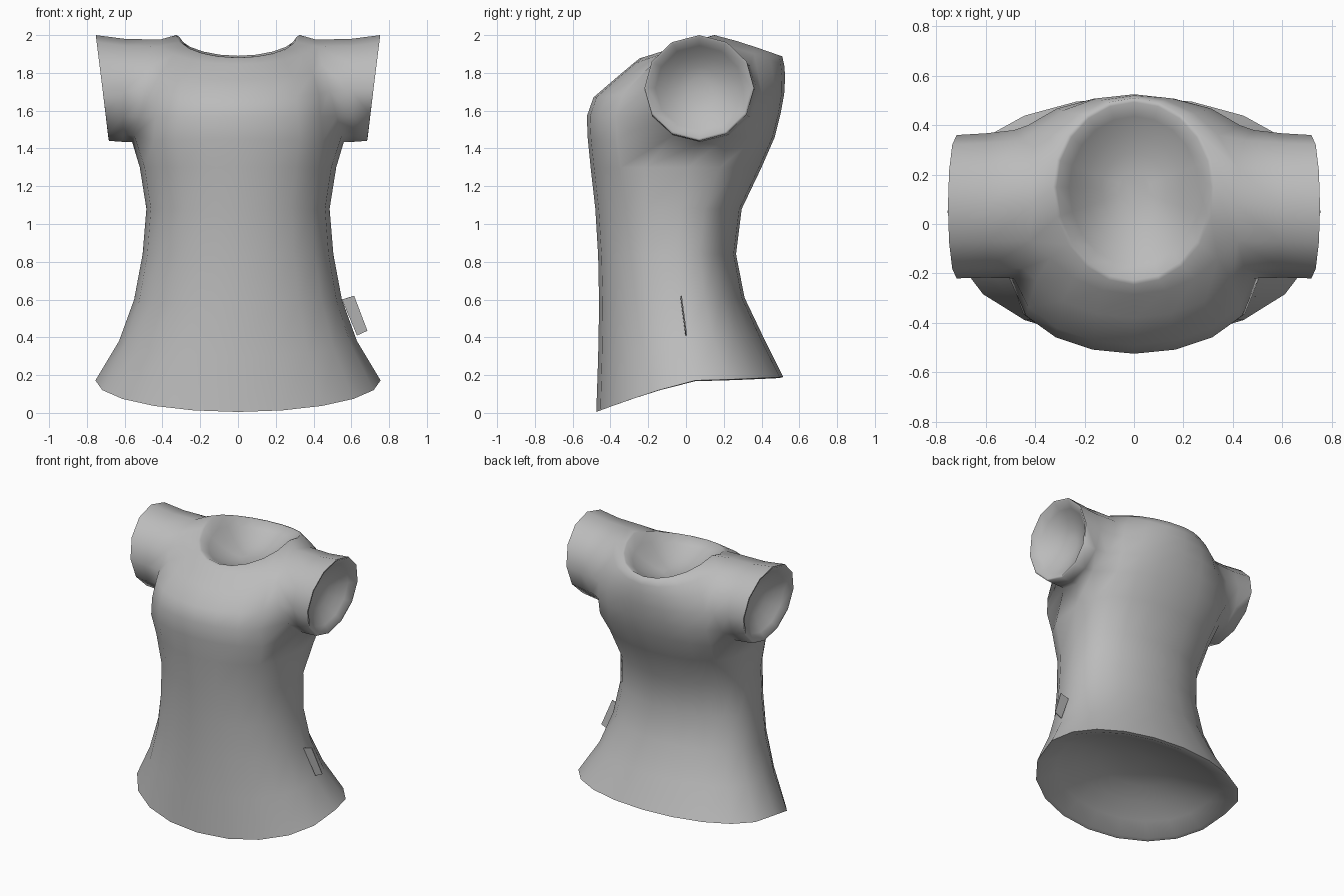
import bpy, bmesh
from math import sin, cos, pi, radians
from mathutils import Vector

cube = bpy.data.objects.get("Cube")
if cube:
    bpy.data.objects.remove(cube, do_unlink=True)

fabric = bpy.data.materials.new("grey fabric")
fabric.use_nodes = True
grey = (0.5, 0.5, 0.5, 1)
fabric.diffuse_color = grey
fabric.node_tree.nodes["Principled BSDF"].inputs["Base Color"].default_value = grey

N = 20  # columns around the torso


def finish(name, bm):
    """Turn the mesh into an object with the fabric on it, and select it."""
    mesh = bpy.data.meshes.new(name)
    bmesh.ops.recalc_face_normals(bm, faces=bm.faces)
    bm.to_mesh(mesh)
    bm.free()
    obj = bpy.data.objects.new(name, mesh)
    bpy.context.collection.objects.link(obj)
    mesh.materials.append(fabric)
    bpy.ops.object.select_all(action='DESELECT')
    obj.select_set(True)
    bpy.context.view_layer.objects.active = obj
    return obj


def bridge(bm, ring_a, ring_b):
    for k in range(len(ring_a)):
        m = (k + 1) % len(ring_a)
        bm.faces.new((ring_a[k], ring_a[m], ring_b[m], ring_b[k]))


def hollow(bm, rim, inward, depth):
    """Close an opening with a narrow lip and a shallow, rounded bowl."""
    centre = sum((v.co for v in rim), Vector()) / len(rim)
    inward = Vector(inward)
    previous = rim
    for s in (.955, .8, .6, .4, .2):
        ring = []
        for v in rim:
            arm = v.co - centre
            along = arm.dot(inward)
            flat = arm - inward * along
            drop = along * s * s + depth * (.955 ** 2 - s * s)
            ring.append(bm.verts.new(centre + flat * s + inward * drop))
        bridge(bm, previous, ring)
        previous = ring
    bm.faces.new(previous)


# Torso rings from hem to neckline:
# half width, side y, front y, back y, front z, side z, back z, roundness
rings = [
    (.755, .05, -.475, .515, .005, .172, .19, .85),
    (.63, .00, -.465, .41, .30, .38, .40, .88),
    (.55, -.02, -.46, .31, .57, .60, .61, .88),
    (.505, -.04, -.465, .265, .83, .84, .84, .85),
    (.485, -.03, -.48, .295, 1.08, 1.08, 1.08, .8),
    (.52, .01, -.505, .40, 1.30, 1.30, 1.30, .7),
    (.555, .05, -.52, .47, 1.45, 1.43, 1.46, .6),
    (.54, .08, -.525, .50, 1.57, 1.57, 1.58, .55),
    (.53, .08, -.49, .52, 1.67, 1.71, 1.69, .6),
    (.49, .08, -.38, .525, 1.765, 1.85, 1.78, .75),
    (.42, .10, -.285, .52, 1.845, 1.972, 1.84, .9),
    (.328, .15, -.245, .51, 1.877, 2.0, 1.887, 1),
]
A, B, C, D, E = range(6, 11)  # rings that border the armholes

bm = bmesh.new()
grid = []
for hx, yc, yf, yb, zf, zs, zb, power in rings:
    row = []
    for i in range(N):
        t = 2 * pi * i / N
        s = abs(sin(t))
        y_end, z_end, bend = (yb, zb, 1.15) if sin(t) > 0 else (yf, zf, 1)
        row.append(bm.verts.new((hx * cos(t),
                                 yc + (y_end - yc) * s ** power,
                                 zs + (z_end - zs) * s ** bend)))
    grid.append(row)

# Torso skin, leaving the armholes open
for r in range(len(rings) - 1):
    for i in range(N):
        if A <= r < E and i in (N - 1, 0, N // 2 - 1, N // 2):
            continue
        j = (i + 1) % N
        bm.faces.new((grid[r][i], grid[r][j], grid[r + 1][j], grid[r + 1][i]))

# Sleeves grow from the armhole loops
loop = [(C, 1), (D, 1), (E, 1), (E, 0), (E, -1), (D, -1),
        (C, -1), (B, -1), (A, -1), (A, 0), (A, 1), (B, 1)]
# x, lean of x with height, centre y, radius y, centre z, radius z
sleeve_rings = [(.485, -.075, .08, .30, 1.705, .272),
                (.60, -.01, .075, .292, 1.707, .272),
                (.718, .035, .07, .29, 1.72, .28)]
for side in (1, -1):
    previous = None
    for x, lean, cy, ry, cz, rz in sleeve_rings:
        ring = []
        for k, (r, i) in enumerate(loop):
            t = 2 * pi * k / len(loop)
            co = (side * (x + lean * sin(t)), cy + ry * cos(t), cz + rz * sin(t))
            if previous is None:
                v = grid[r][i % N if side > 0 else N // 2 - i]
                v.co = co
            else:
                v = bm.verts.new(co)
            ring.append(v)
        if previous:
            bridge(bm, previous, ring)
        previous = ring
    hollow(bm, previous, (-side, 0, 0), .14)

# Hollow neck and hem
hollow(bm, grid[-1], (0, 0, -1), .17)
hollow(bm, grid[0], (0, 0, 1), .19)
bmesh.ops.delete(bm, geom=[v for v in bm.verts if not v.link_faces], context='VERTS')
finish("shirt", bm)
bpy.ops.object.shade_smooth_by_angle(angle=radians(80))

# Small flat side tag near the hem
bm = bmesh.new()
corners = [(.55, -.025, .60), (.63, 0, .41), (.685, 0, .435), (.615, -.025, .62)]
bm.faces.new([bm.verts.new(c) for c in corners])
tag = finish("side_tag", bm)
cloth = tag.modifiers.new("thickness", 'SOLIDIFY')
cloth.thickness, cloth.offset = .006, 0
